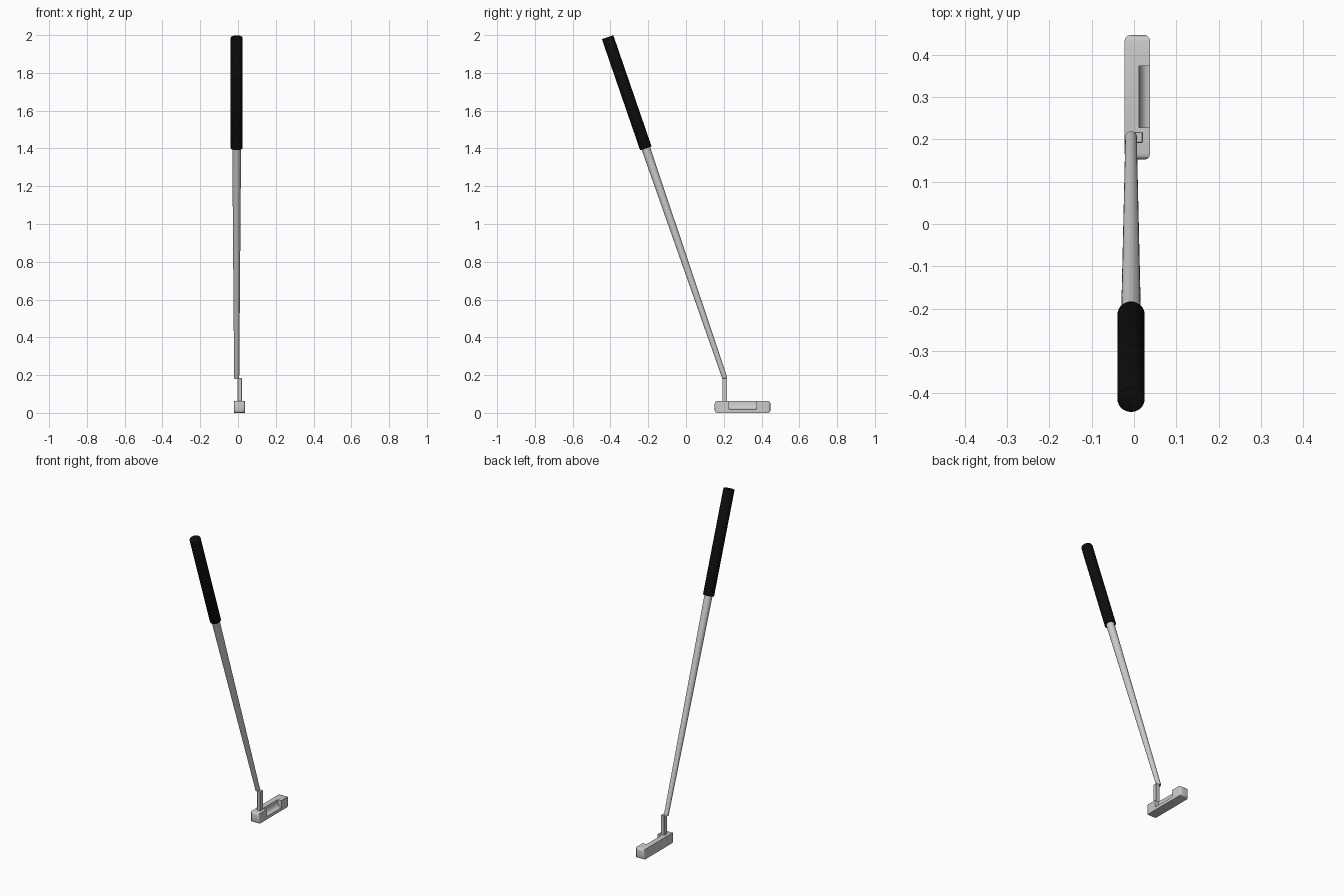
import bpy, bmesh
from mathutils import Vector

if "Cube" in bpy.data.objects:
    bpy.data.objects.remove(bpy.data.objects["Cube"])

AXIS_X = -0.007
TOP = Vector((AXIS_X, -0.415, 1.989))     # butt of the grip
TIP = Vector((AXIS_X, 0.206, 0.183))      # lower end of the shaft


def make(name, bm, smooth=True):
    bmesh.ops.recalc_face_normals(bm, faces=bm.faces[:])
    mesh = bpy.data.meshes.new(name)
    bm.to_mesh(mesh)
    bm.free()
    ob = bpy.data.objects.new(name, mesh)
    bpy.context.collection.objects.link(ob)
    bpy.ops.object.select_all(action='DESELECT')
    bpy.context.view_layer.objects.active = ob
    ob.select_set(True)
    if smooth:
        bpy.ops.object.shade_smooth_by_angle(angle=0.6)
    return ob


def box_bm(lo, hi):
    bm = bmesh.new()
    bmesh.ops.create_cube(bm, size=1)
    for v in bm.verts:
        v.co = Vector([l + (c + 0.5) * (h - l) for c, l, h in zip(v.co, lo, hi)])
    return bm


def rod(name, a, b, r_a, r_b, bevel=0):
    """Tapered round bar from a to b."""
    bm = bmesh.new()
    d = b - a
    bmesh.ops.create_cone(bm, cap_ends=True, segments=32,
                          radius1=r_a, radius2=r_b, depth=d.length)
    if bevel:
        rims = [e for e in bm.edges if abs(e.verts[0].co.z - e.verts[1].co.z) < 1e-5]
        bmesh.ops.bevel(bm, geom=rims, offset=bevel, segments=2, profile=0.5, affect='EDGES')
    rot = Vector((0, 0, 1)).rotation_difference(d.normalized()).to_matrix()
    bmesh.ops.rotate(bm, verts=bm.verts[:], cent=(0, 0, 0), matrix=rot)
    bmesh.ops.translate(bm, verts=bm.verts[:], vec=(a + b) / 2)
    return make(name, bm)


# Grip and tapered shaft share one leaning axis
grip_end = TOP.lerp(TIP, 0.326)
grip = rod("grip", grip_end, TOP, 0.032, 0.032, 0.003)
rod("shaft", TIP, TOP.lerp(TIP, 0.31), 0.0135, 0.0235)

black = bpy.data.materials.new("grip_black")
black.diffuse_color = (0.004, 0.004, 0.004, 1)
black.use_nodes = True
black.node_tree.nodes["Principled BSDF"].inputs["Base Color"].default_value = black.diffuse_color
grip.data.materials.append(black)

# Square offset neck between shaft and head
bm = box_bm((-0.003, 0.192, 0.05), (0.021, 0.218, 0.184))
bmesh.ops.bevel(bm, geom=bm.edges[:], offset=0.002, segments=1, affect='EDGES')
make("neck", bm, False)

# Head block, rounded at heel and toe
Y0, Y1 = 0.152, 0.447
bm = box_bm((-0.022, Y0, 0), (0.038, Y1, 0.063))
ends = [e for e in bm.edges if abs(e.verts[0].co.y - e.verts[1].co.y) < 1e-5]
bmesh.ops.bevel(bm, geom=ends, offset=0.014, segments=3, profile=0.5, affect='EDGES')
head = make("head", bm, False)

# Scooped cavity behind the face, cut from a side profile
profile = [(0.012, 0.08), (0.012, 0.056), (0.013, 0.042), (0.017, 0.031),
           (0.023, 0.024), (0.030, 0.020), (0.06, 0.016), (0.06, 0.08)]
bm = bmesh.new()
face = bm.faces.new([bm.verts.new((x, 0.228, z)) for x, z in profile])
ext = bmesh.ops.extrude_face_region(bm, geom=[face])
bmesh.ops.translate(bm, vec=(0, 0.146, 0),
                    verts=[g for g in ext['geom'] if isinstance(g, bmesh.types.BMVert)])
cutter = make("cavity_cutter", bm, False)
cutter.hide_render = True

mod = head.modifiers.new("cavity", 'BOOLEAN')
mod.operation = 'DIFFERENCE'
mod.solver = 'EXACT'
mod.object = cutter
bpy.ops.object.select_all(action='DESELECT')
bpy.context.view_layer.objects.active = head
head.select_set(True)
bpy.ops.object.modifier_apply(modifier=mod.name)
bpy.ops.object.shade_smooth_by_angle(angle=0.6)
bpy.data.objects.remove(cutter)
